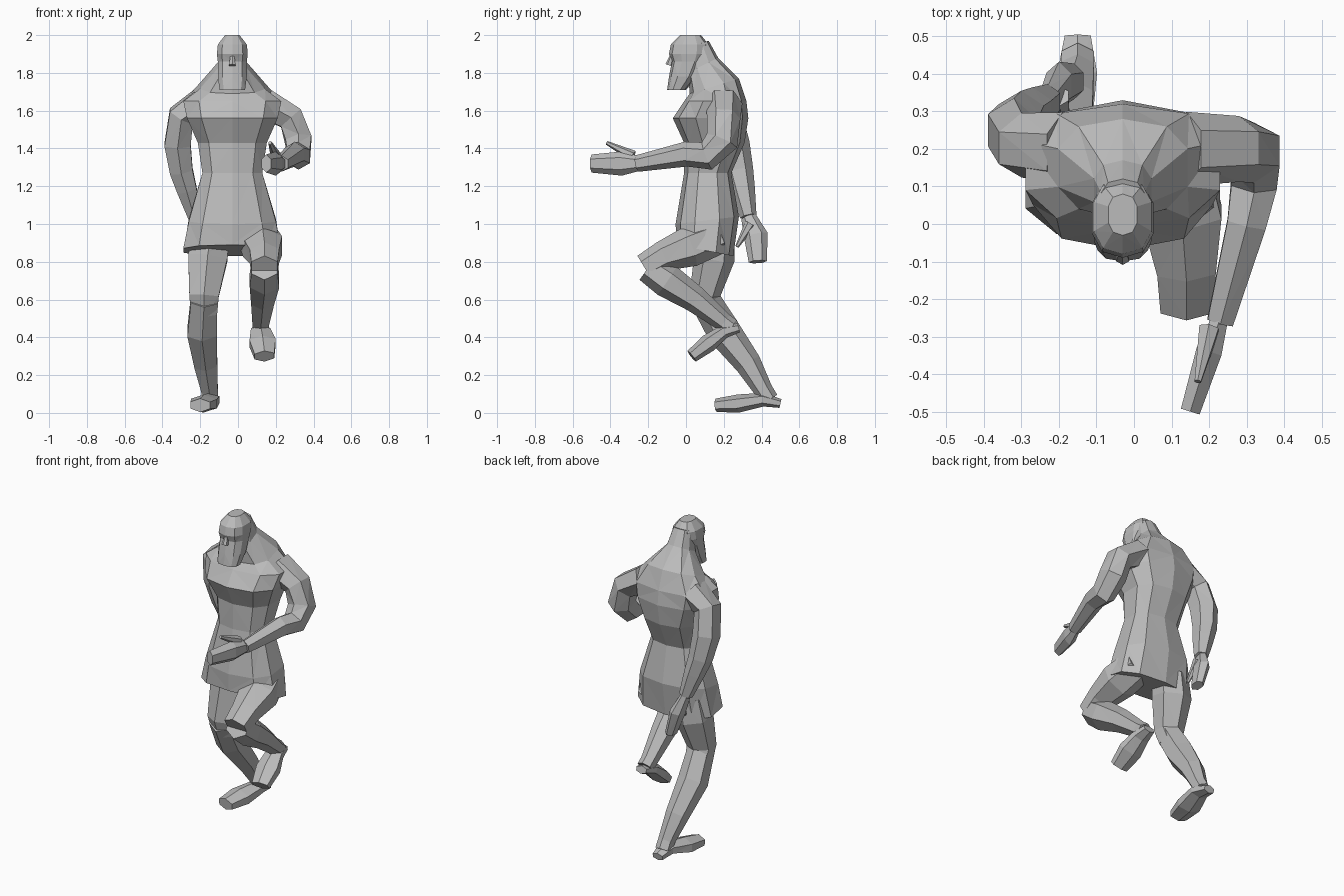
import bpy, bmesh
from math import sin, cos, tau, copysign
from mathutils import Vector

if "Cube" in bpy.data.objects:
    bpy.data.objects.remove(bpy.data.objects["Cube"], do_unlink=True)

MIDLINE = -.03
grey = (.5, .5, .5, 1)
material = bpy.data.materials.new("plain_grey")
material.use_nodes = True
material.diffuse_color = grey
material.node_tree.nodes["Principled BSDF"].inputs["Base Color"].default_value = grey


def section(sides, boxiness):
    """Rounded outline of unit radius, starting at the front."""
    def square_off(value):
        return copysign(abs(value) ** boxiness, value)
    angles = [tau * i / sides for i in range(sides)]
    return [(square_off(sin(a)), -square_off(cos(a))) for a in angles]


def skin(name, rings):
    """Join a stack of point rings into one closed, flat-shaded object."""
    bm = bmesh.new()
    loops = [[bm.verts.new(point) for point in ring] for ring in rings]
    for lower, upper in zip(loops, loops[1:]):
        for i in range(len(lower)):
            bm.faces.new((lower[i - 1], lower[i], upper[i], upper[i - 1]))
    bm.faces.new(loops[0])
    bm.faces.new(loops[-1])
    bmesh.ops.triangulate(bm, faces=bm.faces[:])
    bmesh.ops.recalc_face_normals(bm, faces=bm.faces[:])
    mesh = bpy.data.meshes.new(name)
    bm.to_mesh(mesh)
    bm.free()
    mesh.materials.append(material)
    bpy.context.collection.objects.link(bpy.data.objects.new(name, mesh))


def body(name, levels):
    """Stack level outlines: height, half width, front, back, rise to the back."""
    outline = section(sides=10, boxiness=.8)
    rings = []
    for height, half_width, front, back, rise in levels:
        middle, half_depth = (front + back) / 2, (back - front) / 2
        rings.append([(MIDLINE + u * half_width, middle + v * half_depth, height + v * rise)
                      for u, v in outline])
    skin(name, rings)


def limb(name, path, widths, depth):
    """Sweep a six-sided outline along a path, square to its direction."""
    outline = section(sides=6, boxiness=1)
    points = [Vector(point) for point in path]
    before = points[:1] + points[:-1]
    after = points[1:] + points[-1:]
    rings = []
    for point, previous, following, width in zip(points, before, after, widths):
        along = (following - previous).normalized()
        side = Vector((1, 0, 0))
        side = (side - along * side.dot(along)).normalized()
        across = along.cross(side) * depth
        rings.append([point + (side * u + across * v) * width for u, v in outline])
    skin(name, rings)


# Trunk: flared tunic, narrow waist, broad chest, sloping neck
body("torso", [
    (.86, .27, -.05, .25, -.03),
    (1.02, .24, -.055, .28, .02),
    (1.27, .165, -.01, .24, 0),
    (1.43, .19, -.01, .31, 0),
    (1.56, .25, -.07, .33, 0),
    (1.65, .27, -.01, .32, 0),
    (1.73, .18, .02, .28, .04),
    (1.84, .08, .01, .17, .04),
    (1.95, .06, 0, .12, .02),
])

# Head: beard, eye hollow, brow and crown
body("head", [
    (1.71, .07, -.1, 0, 0),
    (1.78, .08, -.09, .06, 0),
    (1.86, .08, -.075, .1, 0),
    (1.9, .085, -.09, .12, 0),
    (1.95, .08, -.08, .12, 0),
    (2, .04, -.03, .08, 0),
])
limb("nose", [(MIDLINE, -.07, 1.9), (MIDLINE, -.09, 1.84)], widths=[.01, .02], depth=1)

# Widths along each limb and the depth ratio, shared by both sides
shapes = {
    "arm": ([.09, .08, .08, .07, .06, .04], 1.1),
    "hand": ([.025, .04, .03], 1.6),
    "thumb": ([.03, .01], 1),
    "thigh": ([.11, .12, .09, .08], .9),
    "shin": ([.08, .09, .07, .05, .05], 1),
    "foot": ([.04, .06, .08, .06], .6),
}

# Running pose: left arm and knee forward, right arm and leg back
poses = {
    "left": {
        "arm": [(.14, .2, 1.64), (.28, .2, 1.56), (.32, .19, 1.44),
                (.32, .11, 1.36), (.3, 0, 1.37), (.23, -.26, 1.32)],
        "hand": [(.23, -.25, 1.32), (.2, -.34, 1.32), (.15, -.5, 1.32)],
        "thumb": [(.2, -.28, 1.36), (.17, -.42, 1.43)],
        "thigh": [(.1, .17, .94), (.13, .02, .88), (.14, -.12, .83), (.14, -.22, .77)],
        "shin": [(.14, -.2, .77), (.14, -.1, .7), (.13, .05, .6),
                 (.12, .2, .48), (.12, .24, .45)],
        "foot": [(.12, .28, .45), (.12, .2, .43), (.13, .12, .37), (.14, .03, .3)],
    },
    "right": {
        "arm": [(-.19, .2, 1.64), (-.3, .21, 1.57), (-.32, .25, 1.42),
                (-.3, .28, 1.28), (-.27, .3, 1.18), (-.23, .33, 1.04)],
        "hand": [(-.23, .33, 1.04), (-.2, .37, .94), (-.16, .38, .8)],
        "thumb": [(-.2, .34, 1), (-.18, .27, .88)],
        "thigh": [(-.14, .16, .95), (-.16, .15, .82), (-.18, .1, .62), (-.18, .13, .53)],
        "shin": [(-.18, .1, .6), (-.19, .2, .43), (-.17, .33, .26),
                 (-.15, .41, .12), (-.15, .44, .07)],
        "foot": [(-.15, .5, .05), (-.15, .41, .07), (-.18, .28, .05), (-.2, .16, .04)],
    },
}
for side_name, pose in poses.items():
    for part, path in pose.items():
        widths, depth = shapes[part]
        limb(side_name + "_" + part, path, widths, depth)
